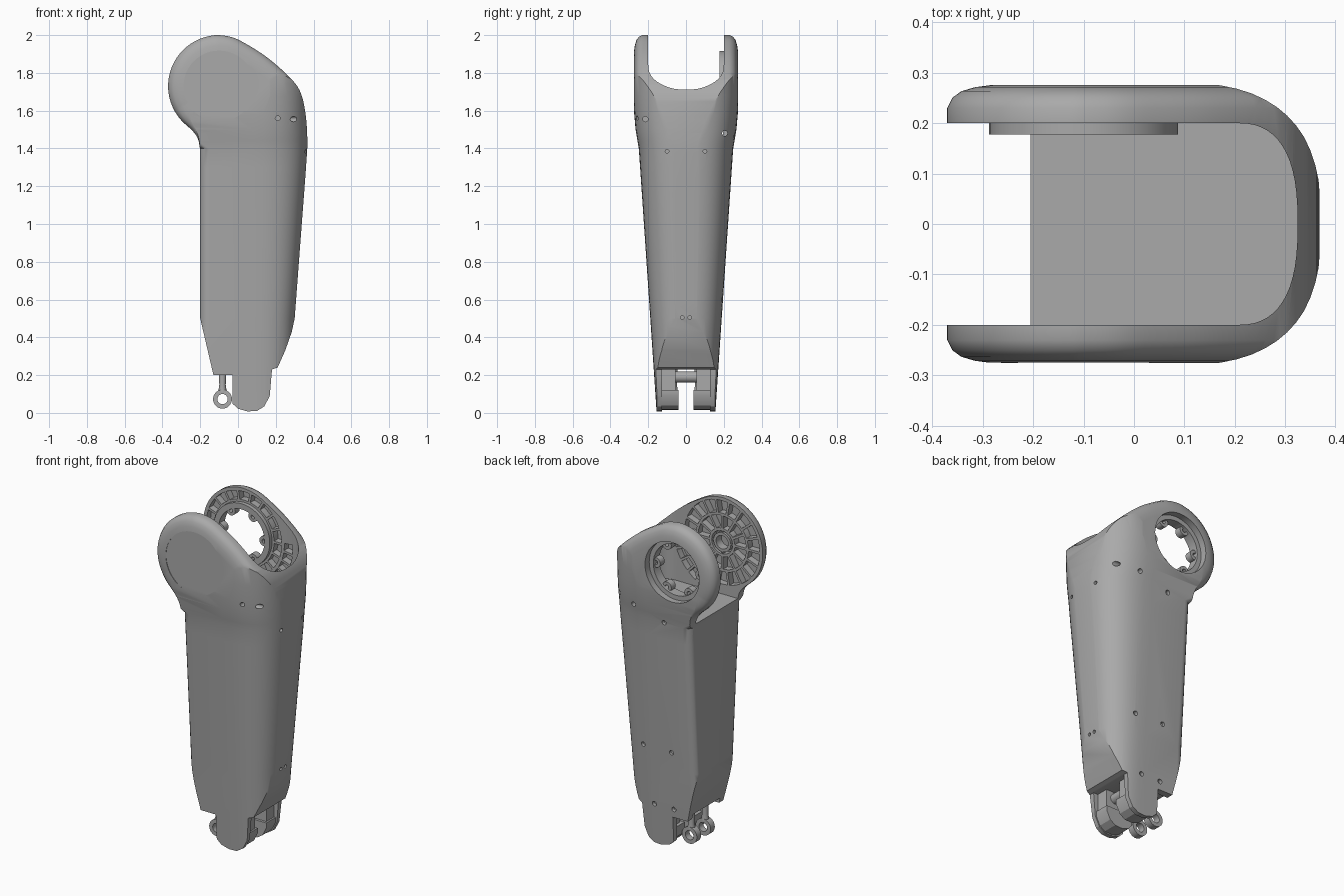
import bpy, bmesh, math
from mathutils import Vector

if "Cube" in bpy.data.objects:
    bpy.data.objects.remove(bpy.data.objects["Cube"], do_unlink=True)

grey = bpy.data.materials.new("satin_grey")
grey.use_nodes = True
grey.diffuse_color = (0.4, 0.4, 0.4, 1)
grey.node_tree.nodes["Principled BSDF"].inputs["Base Color"].default_value = (0.4, 0.4, 0.4, 1)

HUB = (-0.1, 1.73)      # joint axis in x, z


def loft(name, solids, closed=False):
    """Skin each solid's list of rings; cap the ends, or close it into a tube."""
    bm = bmesh.new()
    for rings in solids:
        rows = [[bm.verts.new(p) for p in ring] for ring in rings]
        n = len(rows[0])
        for a, b in zip(rows, rows[1:] + rows[:1] if closed else rows[1:]):
            for i in range(n):
                j = (i + 1) % n
                bm.faces.new((a[i], a[j], b[j], b[i]))
        if not closed:
            bm.faces.new(rows[0])
            bm.faces.new(rows[-1])
    bmesh.ops.recalc_face_normals(bm, faces=bm.faces)
    mesh = bpy.data.meshes.new(name)
    bm.to_mesh(mesh)
    bm.free()
    ob = bpy.data.objects.new(name, mesh)
    bpy.context.collection.objects.link(ob)
    mesh.materials.append(grey)
    return ob


def boolean(ob, cutter, operation="DIFFERENCE"):
    mod = ob.modifiers.new("cut", "BOOLEAN")
    mod.operation, mod.solver, mod.object = operation, "EXACT", cutter
    bpy.context.view_layer.objects.active = ob
    bpy.ops.object.modifier_apply(modifier=mod.name)
    bpy.data.objects.remove(cutter, do_unlink=True)


def circle(c, r, n=48):
    return [(c[0] + r * math.cos(math.tau * i / n), c[1] + r * math.sin(math.tau * i / n)) for i in range(n)]


def slab(outline, y0, y1):
    """Rings of an x, z outline carried from y0 to y1."""
    return [[(x, y, z) for x, z in outline] for y in (y0, y1)]


def box(x0, x1, y0, y1, z0, z1):
    return slab([(x0, z0), (x1, z0), (x1, z1), (x0, z1)], y0, y1)


def tube(name, c, r_out, r_in, y0, y1):
    return loft(name, [slab(circle(c, r_out), y0, y1) + slab(circle(c, r_in), y1, y0)], closed=True)


def section(x0, x1, w, z, xc=0.08, r=0.05):
    """Horizontal D section: full curve towards +x, small corners at -x."""
    pts = []
    for i in range(29):
        t = -math.pi / 2 + math.pi * i / 28
        s = math.sin(t)
        pts.append((xc + (x1 - xc) * abs(math.cos(t)) ** 0.77, math.copysign(w * abs(s) ** 0.77, s), z))
    for k, side in ((0, 1), (1, -1)):
        for i in range(6):
            t = math.pi / 2 * (1 + k + i / 5)
            pts.append((x0 + r + r * math.cos(t), side * (w - r) + r * math.sin(t), z))
    return pts


def smooth(points, steps=5):
    """Spline through the points."""
    p = [Vector(q) for q in points]
    p = [2 * p[0] - p[1]] + p + [2 * p[-1] - p[-2]]
    out = []
    for a, b, c, d in zip(p, p[1:], p[2:], p[3:]):
        for i in range(steps):
            t = i / steps
            out.append((2 * b + (c - a) * t + (2 * a - 5 * b + 4 * c - d) * t * t
                        + (3 * b - a - 3 * c + d) * t ** 3) / 2)
    return out + [p[-2]]


# Side outline: bulging edge, round head, neck, then the stepped foot
edge = [(0.3, 0.5), (0.33, 0.9), (0.36, 1.3), (0.367, 1.45), (0.355, 1.6), (0.325, 1.71),
        (0.26, 1.79), (0.15, 1.885), (0.04, 1.955), (-0.03, 1.988)]
head = [(HUB[0] + 0.27 * math.cos(math.radians(a)), HUB[1] + 0.27 * math.sin(math.radians(a)))
        for a in range(90, 226, 9)]
neck = [(-0.24, 1.492), (-0.212, 1.45), (-0.2, 1.39)]
foot = [(-0.2, 0.5), (-0.13, 0.2), (-0.03, 0.2), (-0.03, 0.05), (0.0, 0.022), (0.05, 0.008),
        (0.1, 0.01), (0.14, 0.035), (0.168, 0.09), (0.18, 0.23), (0.21, 0.24), (0.25, 0.33), (0.285, 0.43)]
outline = smooth(edge + head + neck) + [Vector(p) for p in foot]


def inset(d):
    """Shrink only the head part of the outline."""
    out = []
    for i, p in enumerate(outline):
        t = (outline[(i + 1) % len(outline)] - outline[i - 1]).normalized()
        k = min(max((p.y - 1.4) / 0.2, 0), 1)
        out.append(p + Vector((-t.y, t.x)) * d * k)
    return out


layers = [(0.275, 0.085), (0.271, 0.055), (0.263, 0.028), (0.25, 0.01), (0.23, 0)]
layers = [(-y, d) for y, d in layers] + layers[::-1]
shell = loft("leg_shell", [[[(p.x, y, p.y) for p in inset(d)] for y, d in layers]])

# Tapered round body crossed with the side outline
levels = [(-0.02, -0.203, 0.268, 0.154), (0.5, -0.203, 0.304, 0.189), (1.3, -0.203, 0.364, 0.243),
          (1.4, -0.203, 0.37, 0.25), (1.44, -0.27, 0.371, 0.257), (1.5, -0.42, 0.372, 0.267),
          (1.58, -0.45, 0.372, 0.274), (1.68, -0.45, 0.372, 0.28), (2.05, -0.45, 0.372, 0.28)]
boolean(shell, loft("body_taper", [[section(x0, x1, w, z) for z, x0, x1, w in levels]]), "INTERSECT")

# Fork gap, foot recess, hole in the rear plate, shallow disc on the front plate
boolean(shell, loft("fork_gap", [[section(-0.6, 0.324, 0.2, z, xc=0.2) for z in (1.42, 2.1)]]))
boolean(shell, loft("foot_recess", [box(-0.4, 0.4, -0.128, 0.128, -0.1, 0.23)]))
boolean(shell, loft("joint_hole", [slab(circle(HUB, 0.18), 0.1, 0.4)]))
boolean(shell, loft("front_disc", [slab(circle(HUB, 0.188), -0.4, -0.272)]))


# Ribbed pockets on the inner faces of the fork
def pockets(r0, r1, count, side, start=0, sweep=360, rib=0.014):
    solids = []
    for k in range(count):
        a0, a1 = (math.radians(start + sweep * (k + e) / count) for e in (0, 1))
        pts = []
        for r, order in ((r0, range(5)), (r1, range(4, -1, -1))):
            g = rib / 2 / r
            for i in order:
                t = a0 + g + (a1 - a0 - 2 * g) * i / 4
                pts.append((HUB[0] + r * math.cos(t), HUB[1] + r * math.sin(t)))
        solids.append(slab(pts, side * 0.18, side * 0.24))
    return solids


boolean(shell, loft("front_pockets", pockets(0.175, 0.25, 18, -1) + pockets(0.085, 0.16, 12, -1)
                    + pockets(0.268, 0.325, 5, -1, -58, 62) + [slab(circle(HUB, 0.04), -0.25, -0.18)]))
boolean(shell, loft("hub_groove", pockets(0.058, 0.07, 4, -1, rib=0.006)))
boolean(shell, loft("rear_pockets", pockets(0.2, 0.25, 18, 1) + pockets(0.268, 0.325, 5, 1, -58, 62)))

# Screw holes
screws = [slab(circle(c, 0.013, 16), -0.4, -0.225) for c in ((0.21, 1.56), (0.305, 1.56))]
screws += [slab(circle(c, 0.014, 16), y, 0.4) for c, y in (
    ((0.17, 1.46), 0.22), ((-0.03, 1.4), 0.23), ((0.15, 0.6), 0.17), ((-0.04, 0.6), 0.18),
    ((0.09, 0.25), 0.15), ((-0.04, 0.25), 0.15))]
for y, z, r, x in ((-0.1, 1.385, 0.01, 0.33), (0.1, 1.385, 0.01, 0.33), (-0.02, 0.505, 0.01, 0.28),
                   (0.02, 0.505, 0.01, 0.28), (-0.215, 1.555, 0.014, 0.24), (0.205, 1.48, 0.014, 0.24)):
    screws.append([[(px, a, b) for a, b in circle((y, z), r, 16)] for px in (x, 0.5)])
boolean(shell, loft("screw_holes", screws))
parts = [shell]

# Bolted flange inside the rear joint hole
parts.append(tube("joint_flange", HUB, 0.187, 0.153, 0.177, 0.235))
for k, c in enumerate(circle(HUB, 0.147, 6)):
    parts.append(tube("flange_boss_%d" % k, c, 0.03, 0.012, 0.179, 0.22))
parts.append(tube("hub_ring", HUB, 0.055, 0.04, -0.25, -0.2))

# Ankle clevis, cross pin and rod ends
cheek = [(-0.02, 0.12), (-0.02, 0.06), (0.005, 0.03), (0.05, 0.015), (0.1, 0.017), (0.135, 0.04),
         (0.16, 0.09), (0.16, 0.12)]
for side, label in ((1, "rear"), (-1, "front")):
    parts.append(loft(label + "_clevis_cheek", [slab(cheek, side * 0.04, side * 0.13)]))
    parts.append(loft(label + "_clevis_stem", [box(0.0, 0.15, *sorted((side * 0.055, side * 0.13)), 0.11, 0.24)]))
    y = side * 0.065
    parts.append(tube(label + "_rod_eye", (-0.082, 0.073), 0.05, 0.027, y - 0.02, y + 0.02))
    parts.append(loft(label + "_rod", [[[(a, b, z) for a, b in circle((-0.082, y), r, 20)]
                                        for z, r in ((0.112, 0.022), (0.15, 0.017), (0.25, 0.022))]]))
parts.append(loft("ankle_cross_pin", [slab(circle((0.09, 0.19), 0.03, 24), -0.07, 0.07)]))

for ob in bpy.context.selected_objects:
    ob.select_set(False)
for ob in parts:
    ob.select_set(True)
bpy.context.view_layer.objects.active = shell
bpy.ops.object.shade_smooth_by_angle(angle=math.radians(30))
